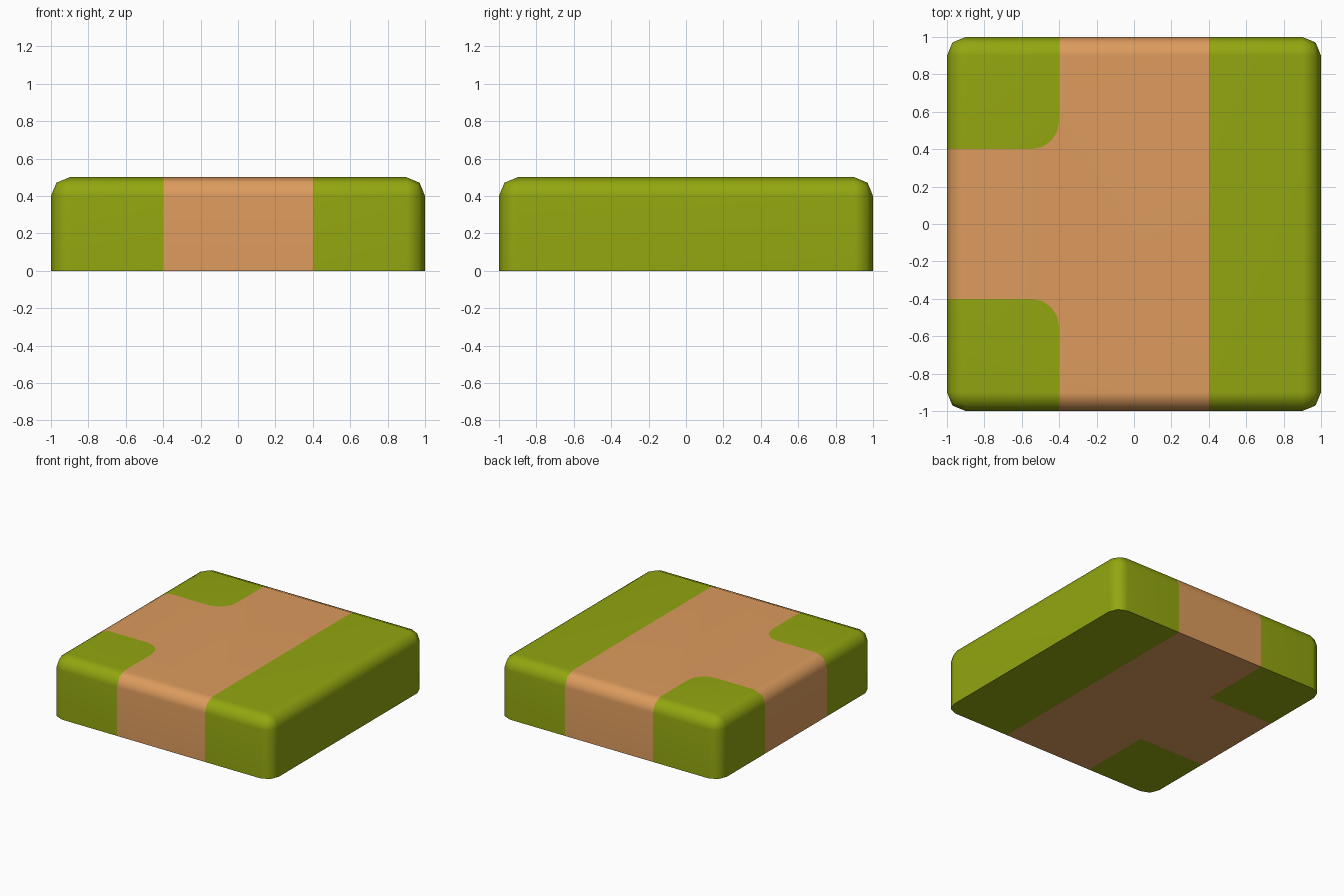
import bpy, bmesh, math
from mathutils import Vector

if "Cube" in bpy.data.objects:
    bpy.data.objects.remove(bpy.data.objects["Cube"])

HALF, HEIGHT, PATH, BEVEL, CORNER = 1.0, 0.5, 0.4, 0.1, 0.15


def material(name, rgb):
    m = bpy.data.materials.new(name)
    m.diffuse_color = (*rgb, 1)
    m.use_nodes = True
    m.node_tree.nodes["Principled BSDF"].inputs["Base Color"].default_value = m.diffuse_color
    return m


def cut(bm, faces, co, no):
    """Slice the given faces with a plane."""
    faces = list(faces)
    geom = set(faces)
    for f in faces:
        geom.update(f.edges)
        geom.update(f.verts)
    bmesh.ops.bisect_plane(bm, geom=list(geom), dist=1e-5, plane_co=co, plane_no=no)


bm = bmesh.new()

# Block with rounded top and upright edges, flat bottom
bmesh.ops.create_cube(bm, size=1)
for v in bm.verts:
    v.co = (v.co.x * 2 * HALF, v.co.y * 2 * HALF, (v.co.z + 0.5) * HEIGHT)
edges = [e for e in bm.edges if max(v.co.z for v in e.verts) > 0.01]
bmesh.ops.bevel(bm, geom=edges, offset=BEVEL, segments=2, profile=0.5, affect='EDGES')

# Cut the T-shaped path: a straight strip and a branch to the left
for x in (-PATH, PATH):
    cut(bm, bm.faces, (x, 0, 0), (1, 0, 0))
for y in (-PATH, PATH):
    cut(bm, [f for f in bm.faces if f.calc_center_median().x < -PATH - 0.001],
        (0, y, 0), (0, 1, 0))


def corner_faces(side):
    return [f for f in bm.faces if f.normal.z > 0.99
            and f.calc_center_median().x < -PATH
            and f.calc_center_median().y * side > PATH]


# Rounded grass corners on the top, cut along the chords of an arc
SEGMENTS = 4
chords = []
bm.normal_update()
for side in (-1, 1):
    arc = [Vector((-PATH - CORNER + CORNER * math.sin(a),
                   side * (PATH + CORNER - CORNER * math.cos(a)), HEIGHT))
           for a in (math.pi / 2 * i / SEGMENTS for i in range(SEGMENTS + 1))]
    for p, q in zip(arc, arc[1:]):
        d = q - p
        n = Vector((d.y, -d.x, 0)) * side
        n.normalize()
        cut(bm, corner_faces(side), p, n)
        bm.normal_update()
        chords.append((side, p, n))

# Path faces lie inside the strip, the branch or outside an arc
for f in bm.faces:
    c = f.calc_center_median()
    f.smooth = True
    path = abs(c.x) < PATH or (c.x < 0 and abs(c.y) < PATH)
    if not path and f.normal.z > 0.99 and c.x < 0:
        path = any(s * c.y > 0 and (c - p).dot(n) > 1e-5 for s, p, n in chords)
    f.material_index = 1 if path else 0

mesh = bpy.data.meshes.new("path_tile")
bm.to_mesh(mesh)
bm.free()
mesh.materials.append(material("grass green", (0.29, 0.38, 0.005)))
mesh.materials.append(material("dirt orange", (0.72, 0.33, 0.11)))
tile = bpy.data.objects.new("path_tile", mesh)
bpy.context.collection.objects.link(tile)

# Soft edges with flat-looking sides
bpy.context.view_layer.objects.active = tile
tile.select_set(True)
bpy.ops.object.shade_smooth_by_angle(angle=math.radians(60))
wn = tile.modifiers.new("flat sides", 'WEIGHTED_NORMAL')
wn.keep_sharp = True
